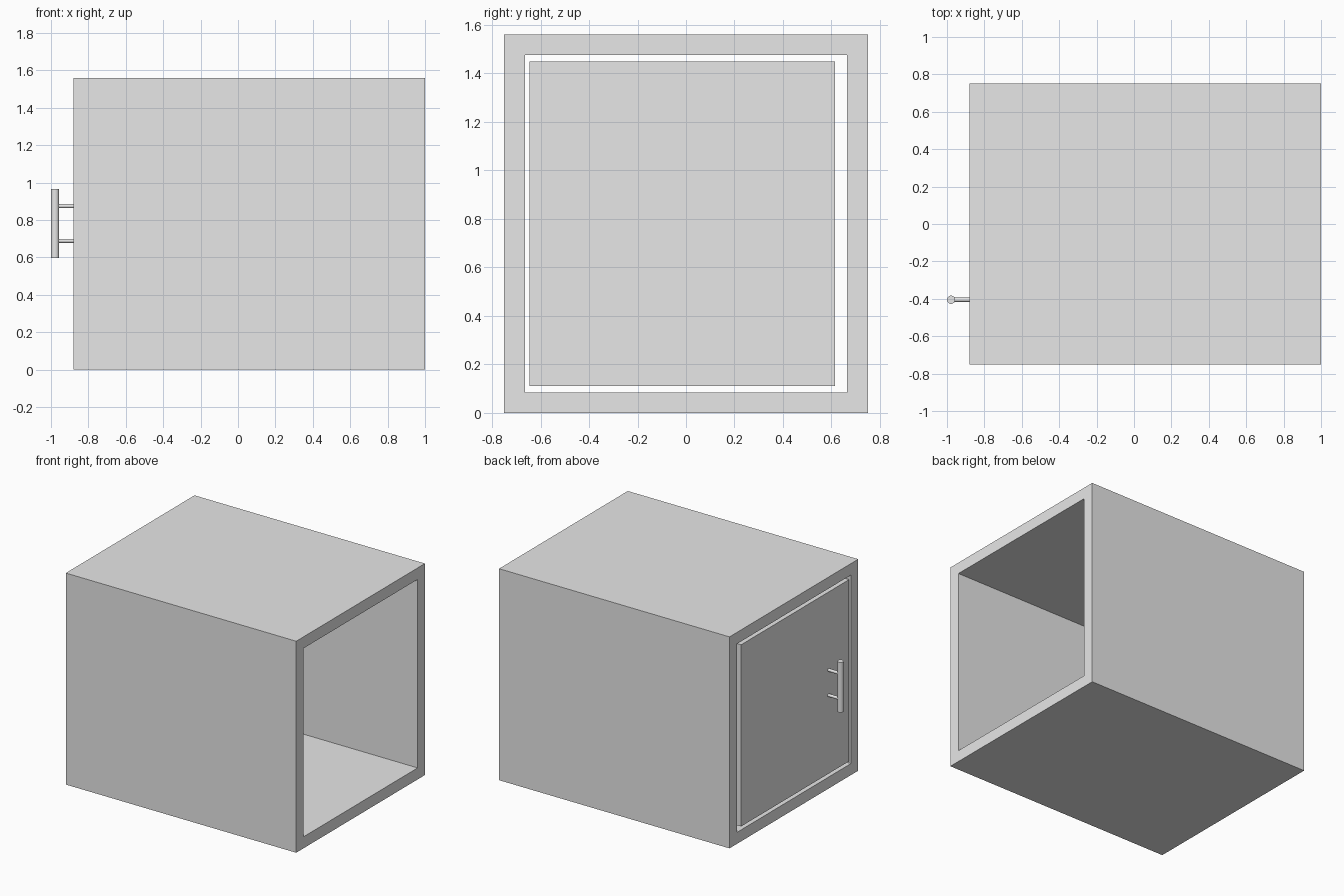
import bpy
from math import radians

default = bpy.data.objects.get("Cube")
if default:
    bpy.data.objects.remove(default, do_unlink=True)

grey = bpy.data.materials.new("light_grey")
grey.use_nodes = True
GREY = (0.8, 0.8, 0.8, 1)
grey.diffuse_color = GREY
grey.node_tree.nodes["Principled BSDF"].inputs["Base Color"].default_value = GREY


def box(name, low, high):
    """Box between two corners."""
    centre = [(a + b) / 2 for a, b in zip(low, high)]
    bpy.ops.mesh.primitive_cube_add(size=1, location=centre)
    ob = bpy.context.object
    ob.name = name
    ob.scale = [b - a for a, b in zip(low, high)]
    bpy.ops.object.transform_apply(location=False, rotation=False, scale=True)
    ob.data.materials.append(grey)
    return ob


def rod(name, radius, length, centre, tilt=0):
    """Round rod, upright unless tilted about y."""
    bpy.ops.mesh.primitive_cylinder_add(vertices=32, radius=radius, depth=length,
                                        location=centre, rotation=(0, tilt, 0))
    ob = bpy.context.object
    ob.name = name
    ob.data.materials.append(grey)
    bpy.ops.object.shade_smooth_by_angle()
    return ob


FRONT, BACK = -0.88, 1.0
HALF, TOP, WALL = 0.75, 1.56, 0.085

# Cabinet shell: a rectangular frame profile swept along x, open at both ends
outer = [(-HALF, 0), (HALF, 0), (HALF, TOP), (-HALF, TOP)]
inner = [(-HALF + WALL, WALL), (HALF - WALL, WALL),
         (HALF - WALL, TOP - WALL), (-HALF + WALL, TOP - WALL)]
verts = [(x, y, z) for x in (FRONT, BACK) for y, z in outer + inner]
faces = []
for i in range(4):
    j = (i + 1) % 4
    faces += [(i, i + 4, j + 4, j),                     # rim at the door end
              (i + 8, j + 8, j + 12, i + 12),           # rim at the open end
              (i, j, j + 8, i + 8),                     # outside wall
              (i + 4, i + 12, j + 12, j + 4)]           # inside wall
mesh = bpy.data.meshes.new("cabinet_shell")
mesh.from_pydata(verts, [], faces)
mesh.materials.append(grey)
shell = bpy.data.objects.new("cabinet_shell", mesh)
bpy.context.collection.objects.link(shell)

# Door, flush with the shell and set in with a gap all round
box("door", (FRONT, -0.645, 0.11), (FRONT + 0.08, 0.615, 1.45))

# Handle: upright grip on two short posts
HANDLE_Y, GRIP_X, GRIP_Z = -0.405, -0.978, 0.782
rod("handle_grip", 0.022, 0.37, (GRIP_X, HANDLE_Y, GRIP_Z))
for name, side in (("lower_handle_post", -1), ("upper_handle_post", 1)):
    rod(name, 0.011, FRONT - GRIP_X,
        ((FRONT + GRIP_X) / 2, HANDLE_Y, GRIP_Z + side * 0.093), radians(90))
